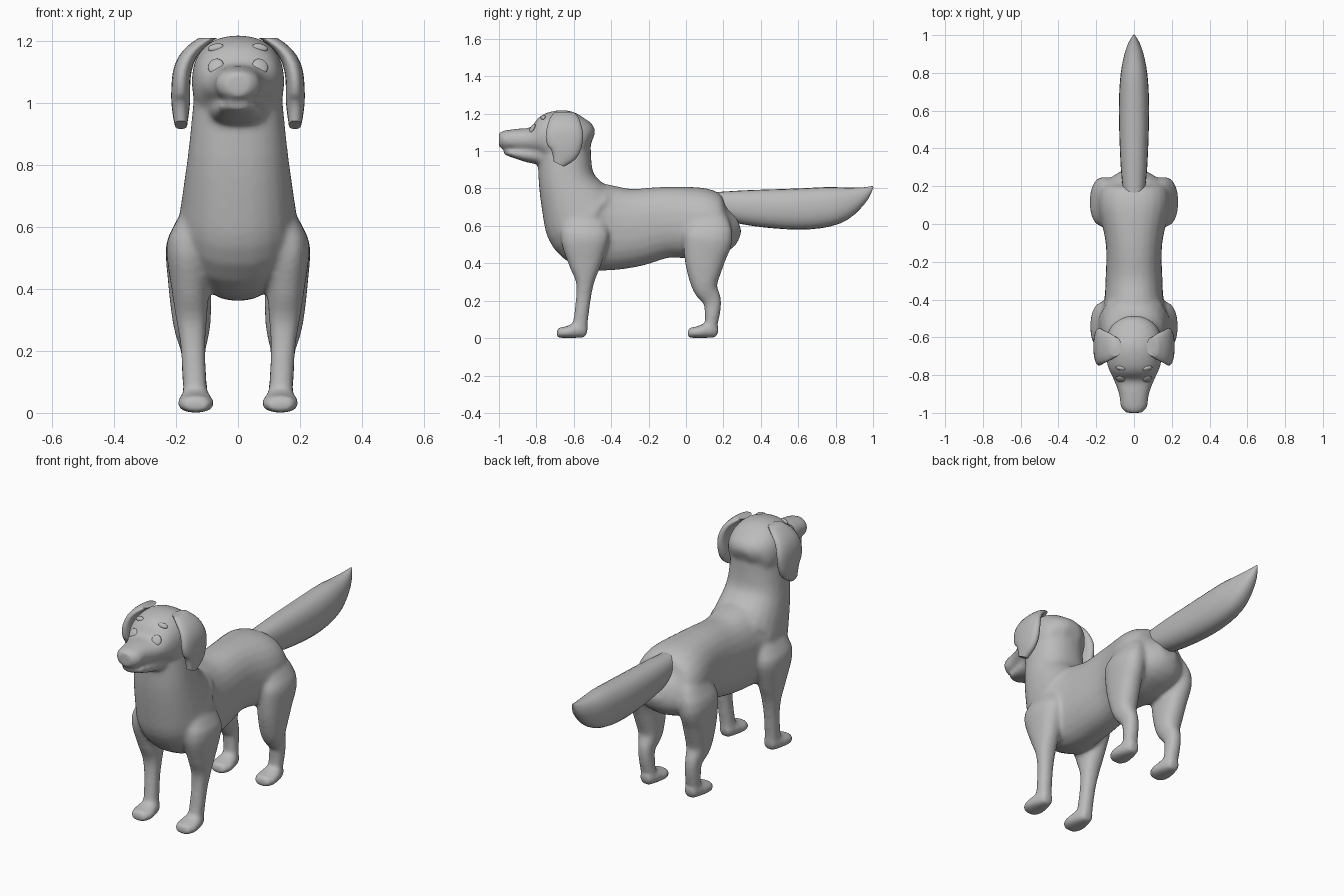
import bpy, bmesh, math
from mathutils import Vector
from mathutils.bvhtree import BVHTree

if "Cube" in bpy.data.objects:
    bpy.data.objects.remove(bpy.data.objects["Cube"])

grey = (.5, .5, .5, 1)
coat = bpy.data.materials.new("grey coat")
coat.use_nodes = True
coat.diffuse_color = grey
coat.node_tree.nodes["Principled BSDF"].inputs["Base Color"].default_value = grey


def smooth_path(points, steps=4):
    """Pass a smooth curve through all points, including their radii."""
    points = [Vector(p) for p in points]
    last = len(points) - 1
    path = []
    for i in range(last):
        start, end = points[i], points[i + 1]
        leave = (end - points[max(i - 1, 0)]) / 2
        arrive = (points[min(i + 2, last)] - start) / 2
        for step in range(steps):
            t = step / steps
            ease = t * t * (3 - 2 * t)
            path.append(start.lerp(end, ease) + leave * t * (1 - t) ** 2
                        - arrive * t * t * (1 - t))
    return path + [points[last]]


def squarish(value):
    """Push a sine or cosine outward so sections are fuller than an ellipse."""
    return math.copysign(abs(value) ** .88, value)


def loft(bm, points, centre_x=lambda z: 0, shift_y=0, sides=24):
    """Skin rounded sections along a side-view path of (y, z, half depth, half width)."""
    path = smooth_path(points)
    loops = []
    for i, (y, z, depth, width) in enumerate(path):
        along = path[min(i + 1, len(path) - 1)] - path[max(i - 1, 0)]
        across = Vector((0, -along[1], along[0])).normalized() * depth
        middle = Vector((centre_x(z), y + shift_y, z))
        loop = []
        for k in range(sides):
            angle = math.tau * k / sides
            sideways = Vector((width * squarish(math.cos(angle)), 0, 0))
            rise = across * squarish(math.sin(angle))
            loop.append(bm.verts.new(middle + rise + sideways))
        loops.append(loop)
    faces = [bm.faces.new(loops[0]), bm.faces.new(loops[-1])]
    for near, far in zip(loops, loops[1:]):
        for k in range(sides):
            faces.append(bm.faces.new((near[k - 1], near[k], far[k], far[k - 1])))
    bmesh.ops.recalc_face_normals(bm, faces=faces)


def finish(bm, name, angle=60):
    """Turn the working mesh into a smooth-shaded coat-coloured object."""
    mesh = bpy.data.meshes.new(name)
    bm.to_mesh(mesh)
    bm.free()
    obj = bpy.data.objects.new(name, mesh)
    bpy.context.collection.objects.link(obj)
    mesh.materials.append(coat)
    bpy.ops.object.select_all(action='DESELECT')
    obj.select_set(True)
    bpy.context.view_layer.objects.active = obj
    bpy.ops.object.shade_smooth_by_angle(angle=math.radians(angle))
    return obj


# Rump, waist, chest, then up the neck
trunk = [(.28, .62, .05, .05), (.21, .6, .14, .16), (.1, .61, .19, .19),
         (-.1, .62, .19, .15), (-.28, .59, .21, .15), (-.42, .59, .23, .16),
         (-.52, .61, .23, .19), (-.58, .7, .2, .18), (-.64, .85, .15, .16),
         (-.65, 1.05, .14, .14)]

# Skull running into the upper muzzle, and the lower jaw
head = [(-.5, 1.06, .04, .05), (-.53, 1.07, .09, .11), (-.58, 1.07, .13, .14),
        (-.66, 1.07, .15, .15), (-.75, 1.07, .13, .14), (-.82, 1.06, .07, .11),
        (-.9, 1.06, .06, .08), (-.97, 1.06, .05, .07), (-1, 1.06, .04, .04)]
jaw = [(-.75, .98, .06, .1), (-.85, .98, .04, .08), (-.94, .99, .02, .06),
       (-.97, 1, .02, .03)]

# Legs from the top down, and the paw they share
front_leg = [(-.52, .74, .06, .03), (-.54, .56, .13, .07), (-.54, .4, .09, .06),
             (-.54, .3, .05, .05), (-.55, .2, .04, .04), (-.57, .04, .04, .04)]
hind_leg = [(.1, .75, .05, .03), (.12, .57, .13, .07), (.1, .42, .11, .07),
            (.1, .28, .07, .06), (.14, .2, .05, .04), (.14, .12, .04, .04),
            (.13, .04, .03, .04)]
paw = [(-.53, .03, .03, .03), (-.58, .04, .04, .05), (-.65, .03, .03, .06),
       (-.69, .03, .03, .04)]

bm = bmesh.new()
for part in (trunk, head, jaw):
    loft(bm, part)
for side in (1, -1):
    def stance(z):
        return side * (.135 + z / 20 - max(0, z - .55) * .4)
    loft(bm, front_leg, stance)
    loft(bm, hind_leg, stance)
    for shift in (0, .7):
        loft(bm, paw, stance, shift)
body = finish(bm, "body", 180)

# Fuse the body parts into one softly blended skin
fuse = body.modifiers.new("fuse", 'REMESH')
fuse.mode = 'VOXEL'
fuse.voxel_size = .01
fuse.use_smooth_shade = True
soften = body.modifiers.new("soften", 'SMOOTH')
soften.factor = .5
soften.iterations = 16

# Tail: straight along the top, full underneath, pointed tip
tail = [(.12, .73, .05, .05), (.3, .7, .09, .07), (.6, .69, .11, .08),
        (.8, .71, .1, .07), (.93, .76, .05, .04), (1, .81, .004, .004)]
bm = bmesh.new()
loft(bm, tail)
finish(bm, "tail")

# Ears: thick flaps folding over the side of the skull
ear = [(-.65, 1.21, .05, .03), (-.65, 1.17, .08, .03), (-.65, 1.08, .1, .03),
       (-.65, 1, .08, .03), (-.68, .93, .03, .02)]
sides = {"left": 1, "right": -1}
for label, side in sides.items():
    bm = bmesh.new()
    loft(bm, ear, lambda z: side * (.185 - 45 * (z - 1) ** 4))
    finish(bm, label + "_ear", 50)

# Eyes and brows: shallow domes resting on the face, turned forward
bpy.context.view_layer.update()
skin = BVHTree.FromObject(body, bpy.context.evaluated_depsgraph_get())
features = [("eye", 1.12, (.026, .028, .009), 0),
            ("brow", 1.18, (.026, .014, .01), -.25)]
ahead = Vector((0, -1, 0))
for label, side in sides.items():
    for part, height, size, tilt in features:
        start = Vector((side * .072, -2, height))
        spot, normal, _, _ = skin.ray_cast(start, -ahead)
        bm = bmesh.new()
        bmesh.ops.create_uvsphere(bm, u_segments=16, v_segments=8, radius=1)
        dome = finish(bm, label + "_" + part)
        dome.location = spot
        dome.scale = size
        dome.rotation_euler = (normal + ahead / 2).to_track_quat('Z', 'Y').to_euler()
        dome.rotation_euler.rotate_axis('Z', tilt * side)
